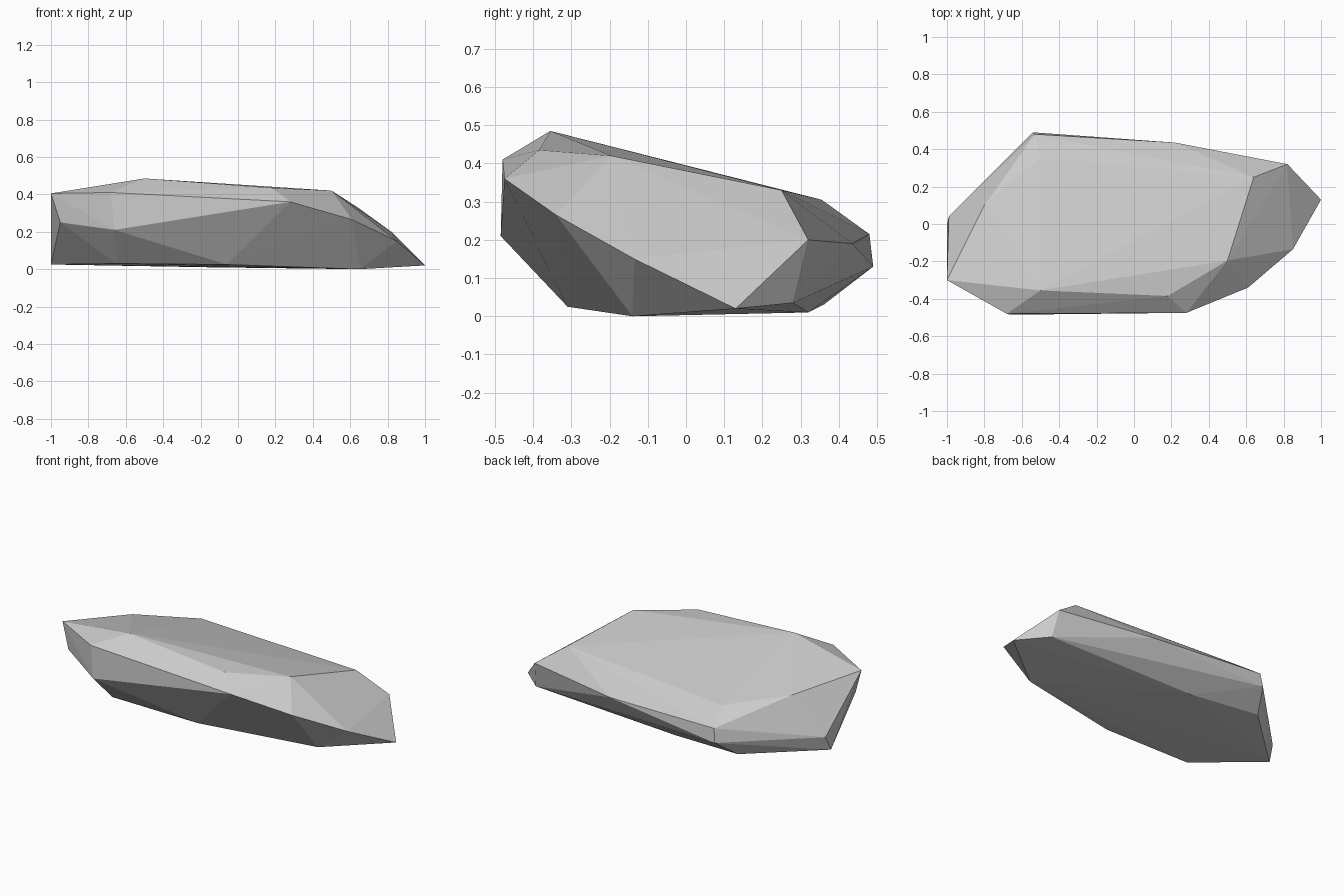
import bpy
import bmesh

cube = bpy.data.objects.get("Cube")
if cube:
    bpy.data.objects.remove(cube, do_unlink=True)

# Corner points of the boulder, grouped by region
crown = [(-.50, -.355, .485), (.18, -.385, .435), (.50, -.195, .42), (.64, .25, .33),
         (-.50, .355, .305), (-.80, .10, .35), (-1, -.30, .405), (-.68, -.48, .41)]
flanks = [(.28, -.475, .36), (.61, -.34, .265), (.85, -.135, .15), (.82, .32, .20),
          (.22, .435, .19), (-.53, .48, .215), (-.54, .49, .13), (-.99, .04, .115),
          (-.95, -.315, .25), (-.66, -.485, .21)]
underside = [(1, .13, .02), (.84, .28, .035), (-.15, .32, .01), (-.61, .36, .03),
             (-1, 0, .025), (-.65, -.31, .03), (-.06, -.31, .025), (.65, -.14, 0)]

# Stone colour
stone = bpy.data.materials.new("grey_stone")
stone.use_nodes = True
colour = (.6, .6, .6, 1)
stone.diffuse_color = colour
shader = next(n for n in stone.node_tree.nodes if n.type == 'BSDF_PRINCIPLED')
shader.inputs["Base Color"].default_value = colour
shader.inputs["Roughness"].default_value = .9

# Faceted boulder wrapped around the corners
bm = bmesh.new()
for point in crown + flanks + underside:
    bm.verts.new(point)
hull = bmesh.ops.convex_hull(bm, input=bm.verts)
loose = [v for v in bm.verts if not v.link_faces]
bmesh.ops.delete(bm, geom=loose, context='VERTS')
bmesh.ops.recalc_face_normals(bm, faces=bm.faces)
mesh = bpy.data.meshes.new("boulder")
bm.to_mesh(mesh)
bm.free()
mesh.materials.append(stone)
boulder = bpy.data.objects.new("boulder", mesh)
bpy.context.collection.objects.link(boulder)
